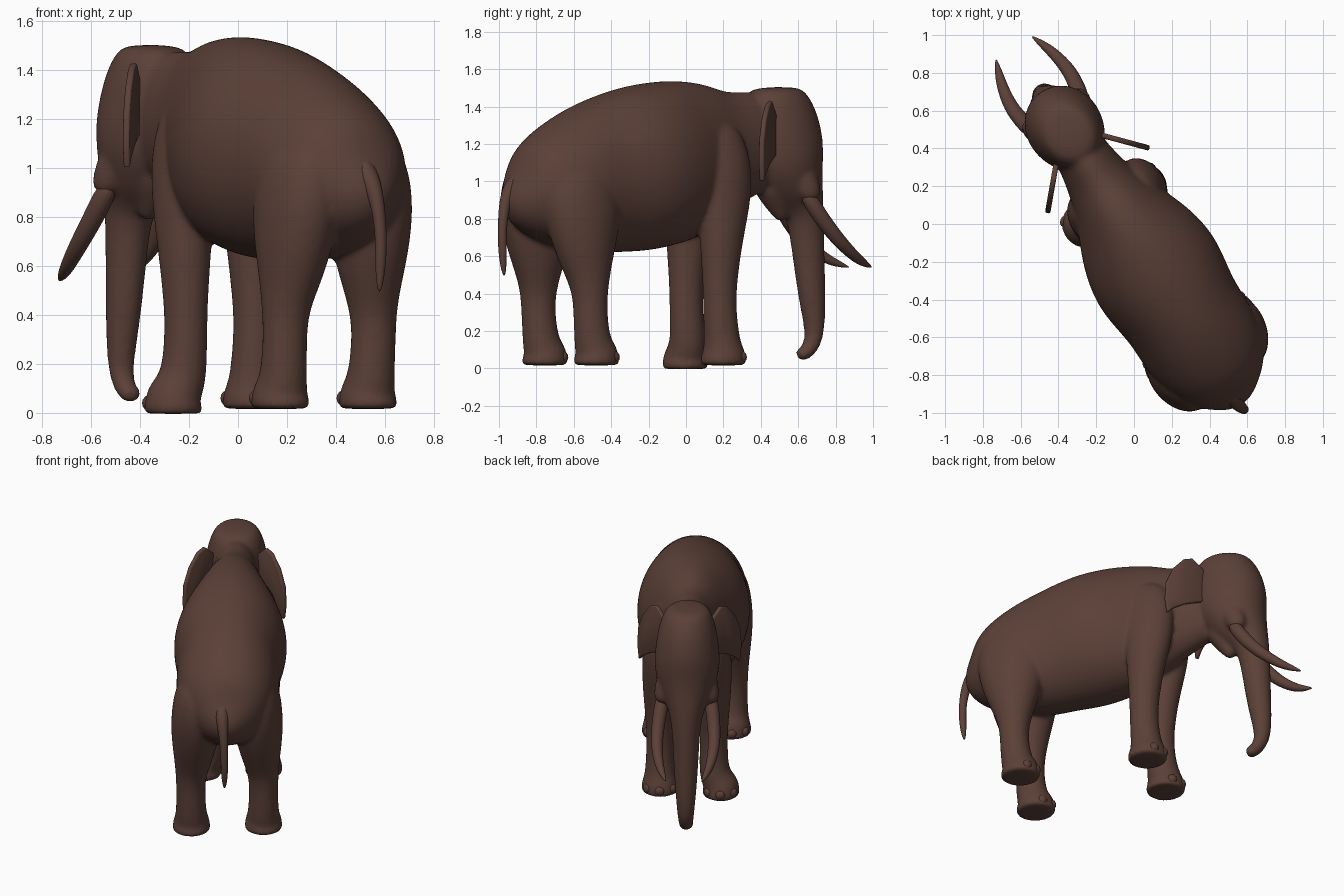
import bpy, bmesh, math
from mathutils import Vector

cube = bpy.data.objects.get("Cube")
if cube:
    bpy.data.objects.remove(cube, do_unlink=True)

hide = bpy.data.materials.new("dark_brown_hide")
hide.use_nodes = True
BROWN = (0.106, 0.052, 0.039, 1)
hide.diffuse_color = BROWN
hide.node_tree.nodes["Principled BSDF"].inputs["Base Color"].default_value = BROWN

# The animal is laid out along its own axes (forward, side, up), then turned
TURN = math.radians(32.5)
FORWARD = Vector((-math.sin(TURN), math.cos(TURN), 0))
SIDE = Vector((math.cos(TURN), math.sin(TURN), 0))


def place(p):
    return FORWARD * p[0] + SIDE * (p[1] - 0.035) + Vector((0, 0, p[2]))


def loft(bm, stations, sides=24):
    """Closed skin through (forward, side, up, depth radius, side radius)."""
    centres = [Vector(st[:3]) for st in stations]
    rings = []
    for i, st in enumerate(stations):
        along = (centres[min(i + 1, len(centres) - 1)] - centres[max(i - 1, 0)]).normalized()
        across = Vector((0, 1, 0))
        across = (across - along * across.dot(along)).normalized()
        depth = along.cross(across)
        ring = []
        for k in range(sides):
            a = math.tau * k / sides
            offset = depth * math.cos(a) * st[3] + across * math.sin(a) * st[4]
            ring.append(bm.verts.new(place(centres[i] + offset)))
        rings.append(ring)
    for a, b in zip(rings, rings[1:]):
        for k in range(sides):
            n = (k + 1) % sides
            bm.faces.new((a[k], a[n], b[n], b[k]))
    bm.faces.new(rings[0])
    bm.faces.new(rings[-1])


def finish(bm, name):
    bmesh.ops.recalc_face_normals(bm, faces=bm.faces)
    mesh = bpy.data.meshes.new(name)
    bm.to_mesh(mesh)
    bm.free()
    mesh.materials.append(hide)
    mesh.shade_smooth()
    obj = bpy.data.objects.new(name, mesh)
    bpy.context.collection.objects.link(obj)
    return obj


def subdivide(obj):
    sub = obj.modifiers.new("round", 'SUBSURF')
    sub.levels = sub.render_levels = 2


def tube(name, path):
    bm = bmesh.new()
    loft(bm, [p + (p[3],) for p in path], sides=12)
    subdivide(finish(bm, name))


skin = bmesh.new()

# Trunk of the body: forward, top, bottom, half width
torso = [(-1.10, 1.03, .90, .06), (-1.06, 1.11, .78, .14), (-.98, 1.195, .70, .235),
         (-.85, 1.29, .64, .305), (-.67, 1.385, .60, .33), (-.52, 1.45, .61, .32),
         (-.3, 1.518, .615, .37), (-.1, 1.545, .655, .335), (.05, 1.555, .71, .27),
         (.2, 1.53, .81, .205), (.32, 1.478, .88, .17), (.45, 1.49, .94, .145),
         (.6, 1.47, 1.0, .13)]
loft(skin, [(s, 0, (hi + lo) / 2, (hi - lo) / 2, w) for s, hi, lo, w in torso])

# Head running down into the curled trunk: forward, up, depth, half width
head = [(.58, 1.505, .12, .1), (.58, 1.465, .18, .15), (.6, 1.35, .225, .185),
        (.62, 1.22, .24, .203), (.64, 1.1, .23, .21), (.71, .96, .165, .165),
        (.77, .86, .11, .105), (.79, .72, .094, .086), (.815, .42, .078, .074),
        (.84, .22, .056, .056), (.825, .13, .047, .048), (.775, .075, .04, .043),
        (.73, .075, .034, .043)]
loft(skin, [(s, 0, z, d, w) for s, z, d, w in head])

# Lower jaw
loft(skin, [(.54, 0, 1.03, .1, .13), (.585, 0, .92, .08, .09), (.615, 0, .85, .055, .055),
            (.635, 0, .785, .025, .03)])

# Legs: forward, side, up, depth, half width
FRONT = [(.13, .19, .14, .097, .095), (.115, .19, .3, .09, .088),
         (.115, .19, .45, .092, .088), (.125, .19, .7, .12, .112),
         (.145, .19, .9, .155, .115), (.15, .185, 1.1, .165, .11), (.12, .14, 1.32, .12, .08)]
HIND = [(-.735, .225, .14, .099, .096), (-.75, .228, .3, .09, .09),
        (-.75, .226, .42, .098, .096), (-.76, .21, .55, .142, .125),
        (-.77, .2, .7, .195, .152), (-.78, .185, .9, .24, .165), (-.75, .14, 1.12, .21, .15)]
for rings, toe, stride in ((FRONT, .138, 0), (HIND, -.71, .02)):
    for m in (-1, 1):
        ground, stance = .02, 1
        if rings is FRONT and m < 0:  # this leg leans in under the chest
            ground, stance = 0, .76
        side = rings[0][1]
        foot = [(toe, side, ground - .004, .116, .111), (toe, side, ground + .002, .124, .117),
                (toe, side, ground + .035, .126, .119), (toe, side, ground + .075, .113, .11)]
        loft(skin, [(s + m * stride, m * t, z, d, w) for s, t, z, d, w in foot]
             + [(s + m * stride, m * t * stance, z, d, w) for s, t, z, d, w in rings])

# Cheeks that hold the tusks
for m in (-1, 1):
    loft(skin, [(.66, m * .11, 1.08, .08, .07), (.70, m * .14, .98, .075, .065),
                (.735, m * .157, .89, .05, .05)])

body = finish(skin, "body_head_and_legs")
subdivide(body)
remesh = body.modifiers.new("blend", 'REMESH')
remesh.mode = 'VOXEL'
remesh.voxel_size = .014
remesh.use_smooth_shade = True
relax = body.modifiers.new("relax", 'SMOOTH')
relax.factor = .5
relax.iterations = 5

# Ears: outline as (distance out from the head, height)
EAR = [(-.1, 1.36), (.25, 1.43), (.5, 1.41), (.8, 1.33), (1, 1.22), (1.03, 1.1), (.97, 1.0),
       (.8, 1.04), (.45, 1.09), (-.1, 1.14)]

for m, label in ((-1, "right"), (1, "left")):
    bm = bmesh.new()
    layers = []
    for shift in (-.01, .01):
        layers.append([bm.verts.new(place((.475 - .175 * u + shift, m * (.155 + .16 * u + shift), z)))
                       for u, z in EAR])
    a, b = layers
    bm.faces.new(a)
    bm.faces.new(b)
    for k in range(len(a)):
        n = (k + 1) % len(a)
        bm.faces.new((a[k], a[n], b[n], b[k]))
    ear = finish(bm, label + "_ear")
    bevel = ear.modifiers.new("soft_rim", 'BEVEL')
    bevel.width = .008
    bevel.segments = 2

    # Tusks
    tube(label + "_tusk", [(.68, m * .145, .95, .046), (.76, m * .17, .815, .045),
                           (.875, m * .185, .68, .039), (1.0, m * .16, .59, .03),
                           (1.07, m * .135, .56, .02), (1.13, m * .112, .54, .004)])

    # Toenails
    for part, toe, side in (("front", .138, .19), ("hind", -.71 + m * .02, .225)):
        ground = 0 if part == "front" and m < 0 else .02
        bm = bmesh.new()
        for angle in (-50, 0, 50):
            a = math.radians(angle)
            made = bmesh.ops.create_uvsphere(bm, u_segments=12, v_segments=8, radius=.035)
            centre = Vector((toe + .098 * math.cos(a), m * side + .092 * math.sin(a), ground + .04))
            for v in made["verts"]:
                v.co = place(centre + v.co)
        finish(bm, label + "_" + part + "_toenails")

# Tail
tube("tail", [(-.99, -.02, 1.03, .05), (-1.07, -.02, .98, .045), (-1.12, -.01, .9, .033),
              (-1.145, 0, .75, .024), (-1.14, 0, .6, .025), (-1.13, 0, .49, .008)])
